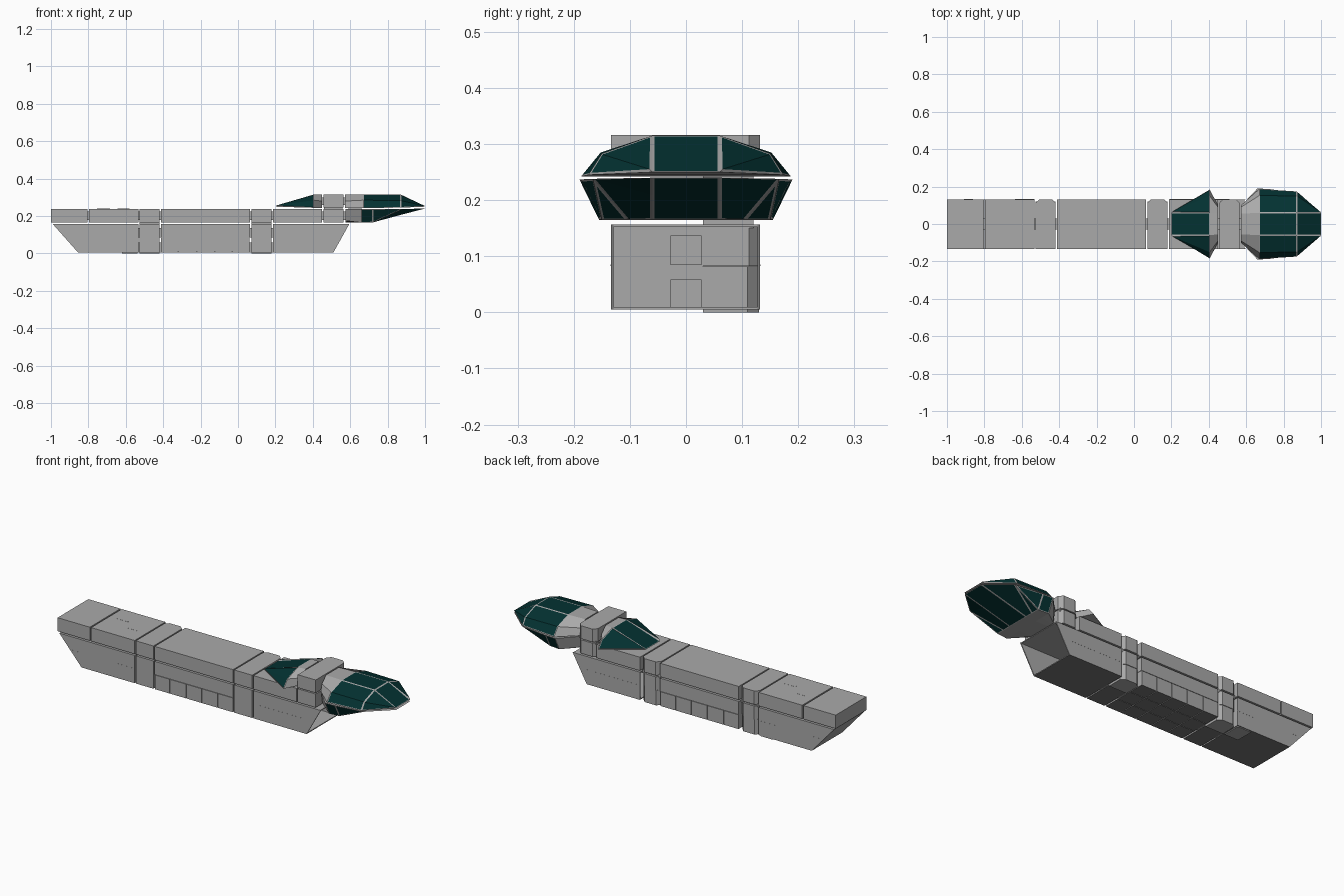
import bpy, bmesh
from mathutils import Vector

cube = bpy.data.objects.get("Cube")
if cube:
    bpy.data.objects.remove(cube, do_unlink=True)


def material(name, rgb):
    m = bpy.data.materials.new(name)
    m.use_nodes = True
    m.diffuse_color = (*rgb, 1)
    m.node_tree.nodes["Principled BSDF"].inputs["Base Color"].default_value = (*rgb, 1)
    return m


GREY = material("hull grey", (0.4, 0.4, 0.4))
TEAL = material("dark teal glass", (0.001, 0.031, 0.031))
BELLY = material("belly dark grey", (0.17, 0.17, 0.17))
Y0, Y1 = -0.134, 0.132


def finish(name, bm, mats):
    bmesh.ops.recalc_face_normals(bm, faces=bm.faces)
    mesh = bpy.data.meshes.new(name)
    bm.to_mesh(mesh)
    bm.free()
    for m in mats:
        mesh.materials.append(m)
    ob = bpy.data.objects.new(name, mesh)
    bpy.context.collection.objects.link(ob)
    return ob


def extrude(name, pts, axis, a, b):
    """Extrude a flat outline along y (xz outline) or z (xy outline)."""
    bm = bmesh.new()
    place = (lambda p, q: (p[0], q, p[1])) if axis == "y" else (lambda p, q: (p[0], p[1], q))
    face = bm.faces.new([bm.verts.new(place(p, a)) for p in pts])
    new = bmesh.ops.extrude_face_region(bm, geom=[face])["geom"]
    shift = Vector(place((0, 0), b - a))
    bmesh.ops.translate(bm, vec=shift, verts=[v for v in new if isinstance(v, bmesh.types.BMVert)])
    return finish(name, bm, [GREY])


def box(name, x0, x1, y0, y1, z0, z1):
    return extrude(name, [(x0, y0), (x1, y0), (x1, y1), (x0, y1)], "z", z0, z1)


def block(name, x0, x1, z0, z1, y0=Y0, y1=Y1, c=0.02):
    """Box with its two upright edges on the back side chamfered."""
    pts = [(x0, y0), (x1, y0), (x1, y1 - c), (x1 - c, y1), (x0 + c, y1), (x0, y1 - c)]
    return extrude(name, pts, "z", z0, z1)


def dark_belly(ob):
    """Paint the underside of a part in the darker grey."""
    ob.data.materials.append(BELLY)
    for p in ob.data.polygons:
        if p.normal.z < -0.95:
            p.material_index = 1


def canopy(name, stations, strips, spans):
    """Loft mirrored sections. Strips and spans with the same letters share one
    glass pane with a grey frame; a dash leaves that part unglazed."""
    bm = bmesh.new()
    cache, panes = {}, {}

    def vert(co):
        key = tuple(round(c, 4) for c in co)
        if key not in cache:
            cache[key] = bm.verts.new(co)
        return cache[key]

    def add_face(corners):
        corners = list(dict.fromkeys(corners))
        return bm.faces.new(corners) if len(corners) > 2 else None

    rings = []
    for x, half in stations:
        section = [(-y, z) for y, z in half] + half[::-1]
        rings.append([vert((x, y, z)) for y, z in section])
    labels = strips + "C" + strips[::-1].lower() + "-"
    n = len(labels)
    for r, s, span in zip(rings, rings[1:], spans):
        for i, label in enumerate(labels):
            j = (i + 1) % n
            f = add_face((r[i], r[j], s[j], s[i]))
            if f and span != "-" and label != "-":
                panes.setdefault((span, label), []).append(f)
    add_face(rings[0])
    add_face(rings[-1])
    bmesh.ops.recalc_face_normals(bm, faces=bm.faces)
    bm.normal_update()
    for group in panes.values():
        if all(f.normal.z < -0.99 for f in group):
            continue
        bmesh.ops.inset_region(bm, faces=group, thickness=0.0042, depth=0,
                               use_boundary=True, use_even_offset=True)
        for f in group:
            f.material_index = 1
    return finish(name, bm, [GREY, TEAL])


# Upper deck sections, separated by narrow gaps
for i, (a, b) in enumerate([(-1, -0.805), (-0.797, -0.533), (-0.412, 0.064), (0.187, 0.449)]):
    box(f"upper_deck_{i}", a, b, Y0, Y1, 0.165, 0.239)
for i, (a, b) in enumerate([(-0.526, -0.419), (0.071, 0.18), (0.456, 0.565)]):
    block(f"upper_joint_{i}", a, b, 0.165, 0.239)
box("upper_spine", -0.95, 0.62, -0.03, 0.03, 0.18, 0.225)

# Lower hull: raked solid stern
dark_belly(extrude("stern_hull", [(-0.99, 0.157), (-0.533, 0.157), (-0.533, 0.005),
                                  (-0.855, 0.005)], "y", Y0, Y1))

# Hollow bow bay: raked cheeks, roof and floor, open at the front
T = 0.005
for side, y in (("right", Y0), ("left", Y1 - T)):
    dark_belly(extrude(f"bow_cheek_{side}", [(0.187, 0.005), (0.51, 0.005), (0.595, 0.157),
                                             (0.187, 0.157)], "y", y, y + T))
box("bow_roof", 0.187, 0.592, Y0 + T, Y1 - T, 0.157 - T, 0.157)
dark_belly(box("bow_floor", 0.187, 0.51, Y0 + T, Y1 - T, 0.005, 0.005 + T))

# Middle hull: upper band above rows of separate belly panels
box("middle_hull_band", -0.412, 0.064, Y0, Y1, 0.085, 0.157)
box("middle_hull_core", -0.41, 0.062, -0.127, 0.125, 0.01, 0.1)
cuts_x = [-0.412, -0.32, -0.22, -0.125, -0.03, 0.064]
cuts_y = [Y0, -0.045, 0.045, Y1]
for i, (a, b) in enumerate(zip(cuts_x, cuts_x[1:])):
    for j, (c, d) in enumerate(zip(cuts_y, cuts_y[1:])):
        dark_belly(box(f"belly_panel_{i}_{j}", a + 0.0015, b - 0.0015, c + 0.001 * (j > 0),
                       d - 0.001 * (j < 2), 0.005, 0.083))

# Lower joint blocks and the pads hanging under them
for i, (a, b) in enumerate([(-0.526, -0.419), (0.071, 0.18)]):
    block(f"lower_joint_{i}", a, b, 0.083, 0.157)
    dark_belly(box(f"lower_joint_side_{i}", a, b, Y0, 0.03, 0.005, 0.083))
    block(f"landing_pad_{i}", a, b, 0, 0.082, 0.03, 0.13)
    box(f"deck_spacer_{i}", a, b, 0.03, 0.12, 0.15, 0.17)
block("stern_pad", -0.62, -0.537, 0, 0.08, 0.03, 0.128, 0.005)
for i, z in enumerate((0.005, 0.083)):
    box(f"lower_spine_{i}", -0.8, 0.186, -0.028, 0.028, z + 0.001, z + 0.054)

# Seam strips on the sides and the deck
for side, y in (("right", Y0), ("left", Y1)):
    for i, (a, b) in enumerate([(-0.91, -0.86), (-0.635, -0.533), (0.19, 0.51)]):
        box(f"side_seam_{side}_{i}", a, b, y - 0.0005, y + 0.0005, 0.083, 0.085)
for i, (a, b, y) in enumerate([(-0.755, -0.685, 0.03), (-0.645, -0.58, -0.03)]):
    box(f"deck_seam_{i}", a, b, y - 0.005, y + 0.005, 0.238, 0.2395)

# Front cabin: glazed upper and lower shells
canopy("front_cabin_upper", [
    (0.572, [(0.10, 0.242), (0.09, 0.28), (0.055, 0.315)]),
    (0.67, [(0.187, 0.242), (0.152, 0.285), (0.06, 0.315)]),
    (0.87, [(0.174, 0.245), (0.15, 0.283), (0.06, 0.315)]),
    (1.0, [(0.06, 0.25)] * 3)], "SS", "-ab")
canopy("front_cabin_lower", [
    (0.575, [(0.10, 0.237), (0.09, 0.175), (0.08, 0.17), (0.06, 0.165)]),
    (0.66, [(0.19, 0.237), (0.155, 0.165), (0.105, 0.165), (0.06, 0.165)]),
    (0.72, [(0.187, 0.237), (0.15, 0.166), (0.105, 0.166), (0.06, 0.166)]),
    (0.88, [(0.166, 0.238)] * 3 + [(0.06, 0.209)]),
    (1.0, [(0.06, 0.24)] * 4)], "SMN", "-baa")
box("cabin_spacer", 0.59, 0.66, 0.03, 0.1, 0.22, 0.26)

# Rear cabin and the bridge block between the two
canopy("rear_cabin", [
    (0.2, [(0.06, 0.25)] * 3),
    (0.405, [(0.184, 0.244), (0.15, 0.285), (0.06, 0.315)]),
    (0.449, [(0.10, 0.244), (0.09, 0.28), (0.055, 0.315)])], "SS", "a-")
block("bridge_block", 0.456, 0.565, 0.245, 0.316)
box("bridge_spine", 0.42, 0.6, -0.03, 0.03, 0.26, 0.3)
box("bridge_spacer", 0.46, 0.56, 0.03, 0.12, 0.23, 0.25)
